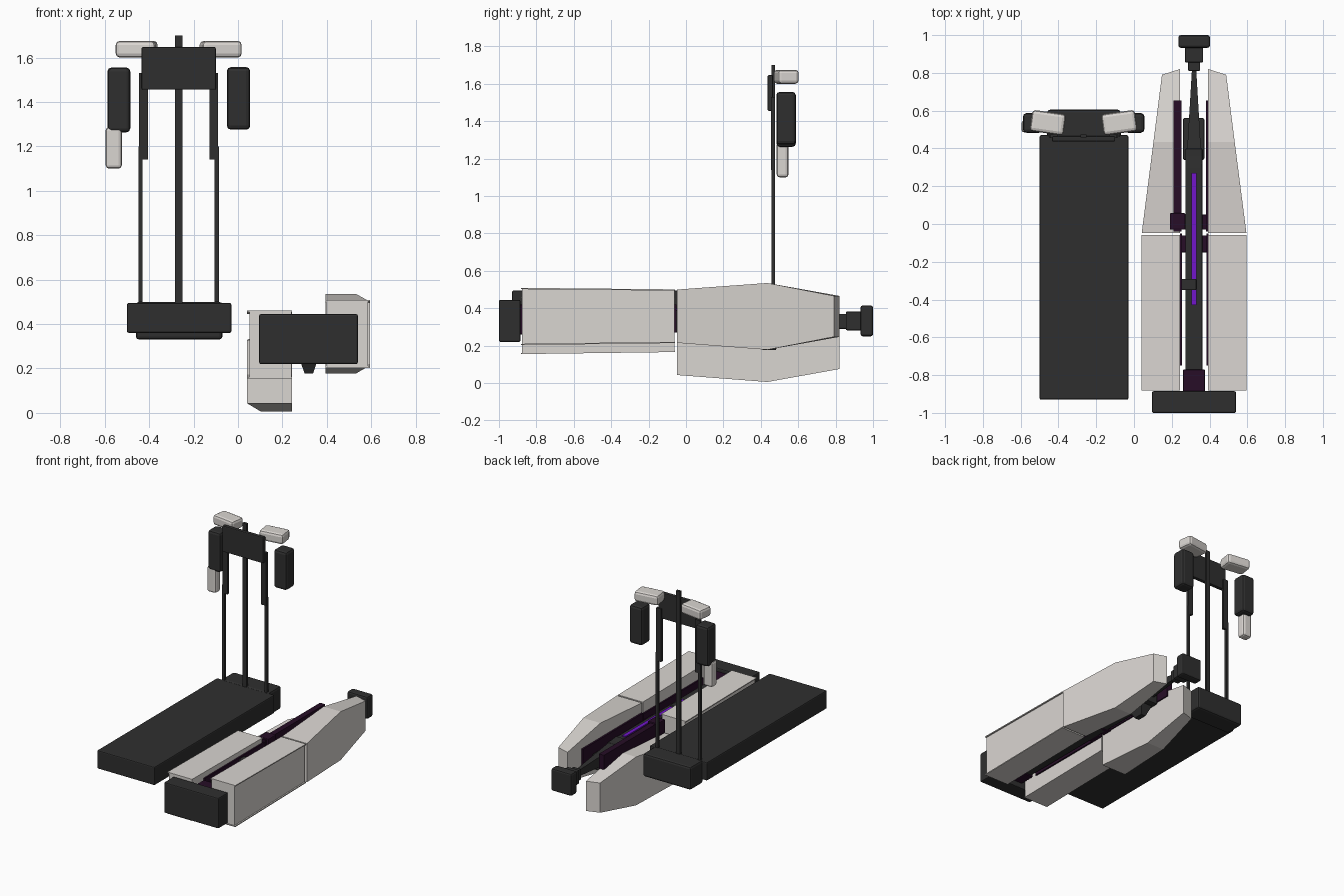
import bpy, bmesh, math

if "Cube" in bpy.data.objects:
    bpy.data.objects.remove(bpy.data.objects["Cube"])


def material(name, rgb):
    m = bpy.data.materials.new(name)
    m.diffuse_color = (*rgb, 1)
    m.use_nodes = True
    m.node_tree.nodes["Principled BSDF"].inputs["Base Color"].default_value = m.diffuse_color
    return m


PALE = material("pale_grey", (0.70, 0.67, 0.64))
DARK = material("charcoal", (0.028, 0.028, 0.028))
PLUM = material("dark_plum", (0.020, 0.004, 0.020))
VIOLET = material("bright_violet", (0.17, 0.008, 0.60))


def add_object(name, bm, mat, bevel=0.0, segments=2):
    bmesh.ops.recalc_face_normals(bm, faces=bm.faces)
    me = bpy.data.meshes.new(name)
    bm.to_mesh(me)
    bm.free()
    me.materials.append(mat)
    ob = bpy.data.objects.new(name, me)
    bpy.context.collection.objects.link(ob)
    if bevel:
        mod = ob.modifiers.new("rounded_edges", 'BEVEL')
        mod.width = bevel
        mod.segments = segments
    return ob


def loft(name, sections, mat, bevel=0.0):
    """Closed solid through rings of points."""
    bm = bmesh.new()
    rings = [[bm.verts.new(p) for p in s] for s in sections]
    n = len(rings[0])
    for a, b in zip(rings, rings[1:]):
        for i in range(n):
            j = (i + 1) % n
            bm.faces.new((a[i], a[j], b[j], b[i]))
    bm.faces.new(rings[0])
    bm.faces.new(rings[-1])
    return add_object(name, bm, mat, bevel)


def box(name, x, y, z, mat, bevel=0.0, turn=0.0):
    """Box from its (min, max) ranges, optionally turned about its upright axis."""
    bm = bmesh.new()
    bmesh.ops.create_cube(bm, size=1)
    for v in bm.verts:
        v.co = (v.co.x * (x[1] - x[0]), v.co.y * (y[1] - y[0]), v.co.z * (z[1] - z[0]))
    ob = add_object(name, bm, mat, bevel)
    ob.location = (sum(x) / 2, sum(y) / 2, sum(z) / 2)
    ob.rotation_euler.z = math.radians(turn)
    return ob


# Long flat deck and the block behind it
box("deck", (-0.50, -0.03), (-0.93, 0.47), (0.36, 0.495), DARK, 0.008)
box("stand_base", (-0.46, -0.07), (0.455, 0.605), (0.33, 0.50), DARK, 0.015)

# Upright stand
SX = -0.267
box("centre_pole", (SX - 0.016, SX + 0.016), (0.457, 0.475), (0.48, 1.70), DARK)
box("head_panel", (SX - 0.167, SX + 0.167), (0.437, 0.465), (1.455, 1.647), DARK, 0.006)
for side, label in ((-1, "left"), (1, "right")):
    px = SX + side * 0.172
    box(label + "_pole", (px - 0.010, px + 0.010), (0.457, 0.475), (0.50, 1.20), DARK)
    sx = SX + side * 0.158
    box(label + "_sleeve", (sx - 0.020, sx + 0.020), (0.455, 0.475), (1.14, 1.53), DARK)
    hx = SX + side * 0.189
    box(label + "_shoulder_pad", (hx - 0.09, hx + 0.09), (0.480, 0.593), (1.60, 1.675),
        PALE, 0.018, side * 8)
box("left_arm_pad", (-0.588, -0.485), (0.483, 0.587), (1.263, 1.555), DARK, 0.018)
box("right_arm_pad", (-0.050, 0.055), (0.483, 0.587), (1.275, 1.557), DARK, 0.018)
box("forearm_pad", (-0.596, -0.523), (0.485, 0.548), (1.10, 1.287), PALE, 0.015)

# Side fairings: front and rear half on each side, the left pair set lower
CX = 0.318


def fairing_ring(side, y_in, y_out, inner, outer, low, high):
    xi, xo = CX + side * inner, CX + side * outer
    return [(xi, y_in, low), (xo, y_out, low), (xo, y_out, high), (xi, y_in, high)]


for side, label, front_drop, rear_drop in ((-1, "left", 0.048, 0.172), (1, "right", 0, 0)):
    d = front_drop
    loft(label + "_front_fairing", [
        fairing_ring(side, -0.877, -0.877, 0.078, 0.267, 0.205 - d, 0.505 - d),
        fairing_ring(side, -0.062, -0.062, 0.078, 0.267, 0.216 - d, 0.495 - d)], PALE)
    # Overhanging top and bottom lips
    for part, z0, z1 in (("top", 0.502, 0.494), ("bottom", 0.203, 0.214)):
        loft(f"{label}_front_fairing_{part}_lip", [
            fairing_ring(side, -0.882, -0.882, 0.075, 0.277, z0 - d, z0 + 0.007 - d),
            fairing_ring(side, -0.058, -0.058, 0.075, 0.277, z1 - d, z1 + 0.007 - d)], PALE)
    d = rear_drop
    loft(label + "_rear_fairing", [
        fairing_ring(side, -0.047, -0.047, 0.075, 0.277, 0.215 - d, 0.500 - d),
        fairing_ring(side, 0.435, 0.435, 0.075, 0.215, 0.178 - d, 0.535 - d),
        fairing_ring(side, 0.820, 0.790, 0.075, 0.170, 0.247 - d, 0.466 - d)], PALE)

# Nose block, spine and tail
box("nose_block", (0.095, 0.540), (-1.0, -0.885), (0.22, 0.445), DARK, 0.008)
box("spine", (0.272, 0.362), (-0.78, 0.40), (0.27, 0.39), DARK, 0.006)
box("spine_rear_block", (0.260, 0.372), (0.34, 0.56), (0.25, 0.36), DARK, 0.006)
loft("keel", [
    [(0.30, 0.41, 0.178), (0.338, 0.41, 0.178), (0.338, 0.48, 0.178), (0.30, 0.48, 0.178)],
    [(0.27, 0.37, 0.26), (0.366, 0.37, 0.26), (0.366, 0.52, 0.26), (0.27, 0.52, 0.26)]], DARK)
loft("tapered_tail_boom", [
    [(CX - w, y, l), (CX + w, y, l), (CX + w, y, h), (CX - w, y, h)]
    for y, w, l, h in ((0.30, 0.042, 0.28, 0.395), (0.84, 0.010, 0.31, 0.35))], DARK)
box("tail_collar", (0.287, 0.350), (0.81, 0.865), (0.29, 0.37), DARK, 0.006)
box("tail_neck", (0.270, 0.366), (0.855, 0.94), (0.282, 0.383), DARK, 0.006)
box("tail_block", (0.235, 0.402), (0.933, 1.0), (0.25, 0.415), DARK, 0.012)
box("light_strip", (0.304, 0.331), (-0.43, 0.27), (0.38, 0.398), VIOLET)
box("spine_clip", (0.252, 0.330), (-0.35, -0.29), (0.36, 0.41), DARK, 0.005)

# Inner frame of rails and cross pieces
box("left_front_rail", (0.243, 0.254), (-0.75, -0.05), (0.27, 0.42), PLUM)
box("right_front_rail", (0.383, 0.394), (-0.75, -0.05), (0.27, 0.42), PLUM)
box("left_rear_rail", (0.210, 0.252), (-0.04, 0.655), (0.28, 0.43), PLUM)
box("right_rear_rail", (0.380, 0.394), (-0.04, 0.655), (0.28, 0.43), PLUM)
box("front_cross_piece", (0.250, 0.388), (-0.15, -0.06), (0.27, 0.375), PLUM, 0.005)
box("rear_cross_piece", (0.245, 0.390), (-0.03, 0.05), (0.27, 0.375), PLUM, 0.005)
box("side_bracket", (0.190, 0.272), (-0.03, 0.058), (0.34, 0.44), PLUM, 0.006)
box("nose_mount", (0.260, 0.376), (-0.89, -0.77), (0.26, 0.42), PLUM, 0.006)
